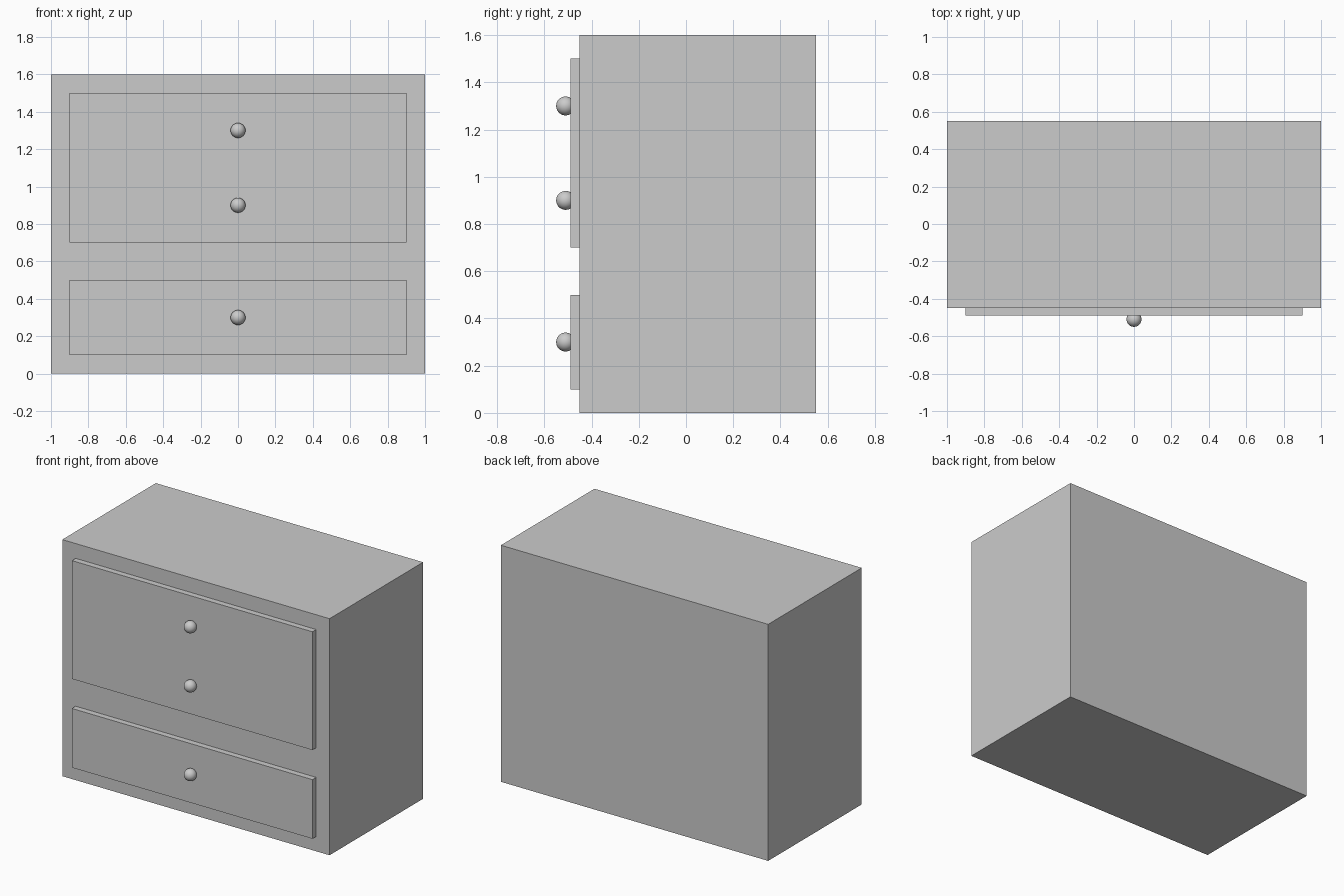
import bpy

if "Cube" in bpy.data.objects:
    bpy.data.objects.remove(bpy.data.objects["Cube"])


def box(name, x, y, z):
    """Add a box spanning the given (min, max) ranges."""
    spans = (x, y, z)
    bpy.ops.mesh.primitive_cube_add(size=1, location=[(a + b) / 2 for a, b in spans])
    obj = bpy.context.object
    obj.name = name
    obj.scale = [b - a for a, b in spans]
    bpy.ops.object.transform_apply(location=False, rotation=False, scale=True)
    return obj


def knob(name, z):
    """Add a round knob on the centre line of the front."""
    bpy.ops.mesh.primitive_uv_sphere_add(segments=32, ring_count=16, radius=0.04,
                                         location=(0, -0.51, z))
    bpy.context.object.name = name
    bpy.ops.object.shade_smooth()


# Cabinet body
box("cabinet_body", (-1, 1), (-0.45, 0.55), (0, 1.6))

# Raised drawer fronts, set slightly into the body
for name, z in (("lower_drawer_front", (0.1, 0.5)), ("upper_drawer_front", (0.7, 1.5))):
    box(name, (-0.9, 0.9), (-0.49, -0.44), z)

# Knobs
for name, z in (("lower_knob", 0.3), ("middle_knob", 0.9), ("upper_knob", 1.3)):
    knob(name, z)
